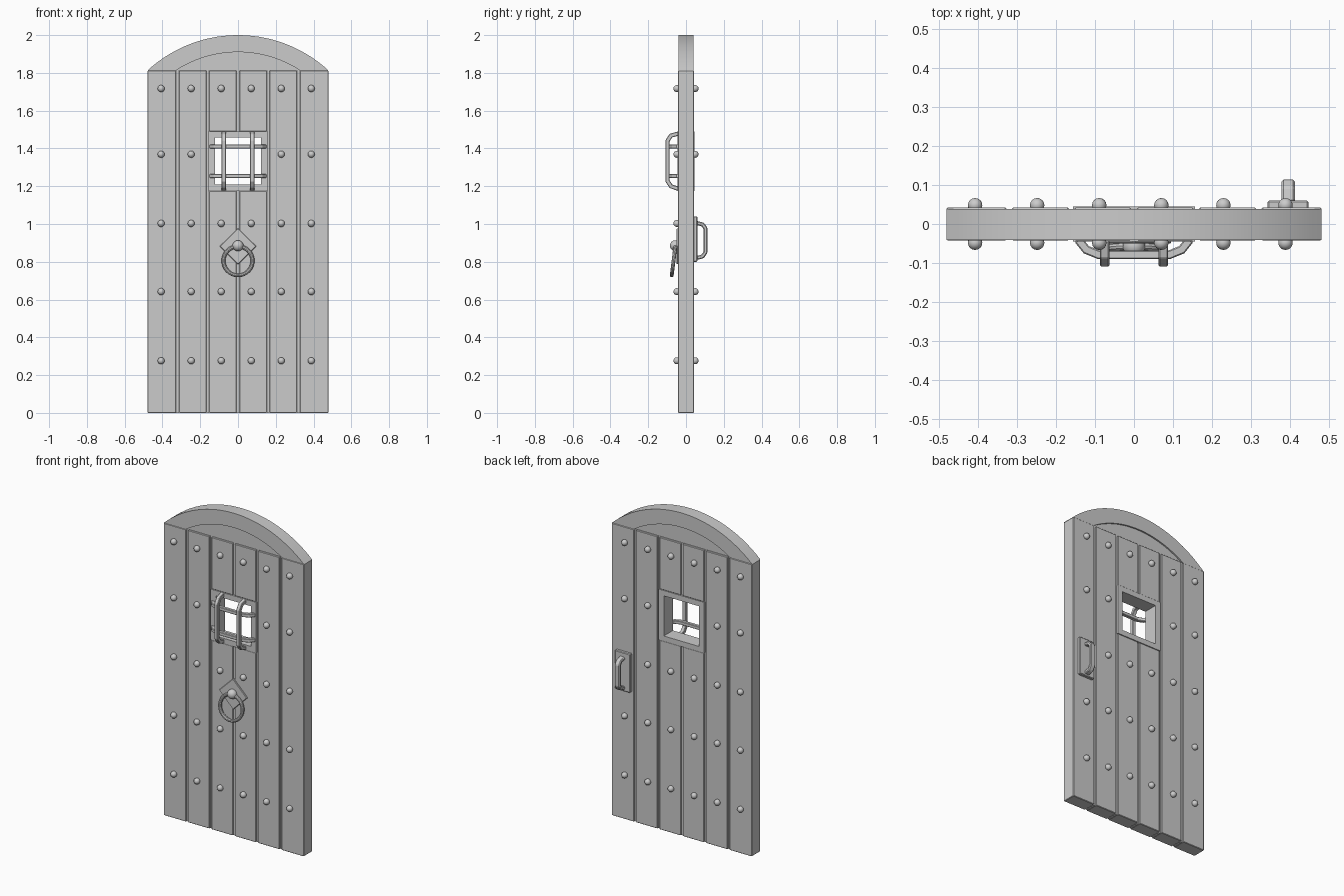
import bpy, bmesh, math
from mathutils import Vector

if "Cube" in bpy.data.objects:
    bpy.data.objects.remove(bpy.data.objects["Cube"])


def prism(name, pts, a, b, axis='y', bevel=0.0, segments=1):
    """Extrude a 2D outline between a and b along one axis."""
    place = {'x': lambda u, v, w: (w, u, v),
             'y': lambda u, v, w: (u, w, v),
             'z': lambda u, v, w: (u, v, w)}[axis]
    bm = bmesh.new()
    lo = [bm.verts.new(place(u, v, a)) for u, v in pts]
    hi = [bm.verts.new(place(u, v, b)) for u, v in pts]
    n = len(pts)
    bm.faces.new(lo)
    bm.faces.new(hi[::-1])
    for i in range(n):
        j = (i + 1) % n
        bm.faces.new((lo[i], hi[i], hi[j], lo[j]))
    bmesh.ops.recalc_face_normals(bm, faces=bm.faces)
    me = bpy.data.meshes.new(name)
    bm.to_mesh(me)
    bm.free()
    ob = bpy.data.objects.new(name, me)
    bpy.context.collection.objects.link(ob)
    if bevel:
        m = ob.modifiers.new("edge", 'BEVEL')
        m.width, m.segments = bevel, segments
    return ob


def box(name, x0, x1, y0, y1, z0, z1, bevel=0.0):
    return prism(name, [(x0, z0), (x1, z0), (x1, z1), (x0, z1)], y0, y1, 'y', bevel)


def strip(path, t):
    """Outline of an open path thickened by t with mitred corners."""
    p = [Vector(q) for q in path]
    left, right = [], []
    for i, q in enumerate(p):
        d0 = (q - p[max(i - 1, 0)]).normalized() if i else (p[1] - q).normalized()
        d1 = (p[i + 1] - q).normalized() if i < len(p) - 1 else d0
        n0, n1 = Vector((-d0.y, d0.x)), Vector((-d1.y, d1.x))
        m = (n0 + n1).normalized()
        off = m * (t / 2 / m.dot(n0))
        left.append(q + off)
        right.append(q - off)
    return [tuple(v) for v in left + right[::-1]]


def arc(half, z0, top, n=28):
    """Points of a circular arc rising from z0 to top."""
    h = top - z0
    r = (half * half + h * h) / (2 * h)
    a = math.asin(half / r)
    return [(r * math.sin(-a + 2 * a * i / n), top - r + r * math.cos(-a + 2 * a * i / n))
            for i in range(n + 1)]


def smooth(ob):
    bpy.ops.object.select_all(action='DESELECT')
    ob.select_set(True)
    bpy.context.view_layer.objects.active = ob
    bpy.ops.object.shade_smooth_by_angle(angle=math.radians(35))


SPRING = 1.812
WIN_LO, WIN_HI = 1.175, 1.49

# Planks, the middle two split around the window
for i in range(6):
    x0 = -0.48 + i * 0.16 + (0.007 if i else 0)
    x1 = -0.48 + (i + 1) * 0.16 - (0.007 if i < 5 else 0)
    spans = [(0, WIN_LO), (WIN_HI, SPRING)] if i in (2, 3) else [(0, SPRING)]
    for z0, z1 in spans:
        box("plank", x0, x1, -0.042, 0.042, z0, z1, 0.003)

# Recessed strips filling the grooves
for i in range(-2, 3):
    for z0, z1 in ([(0, WIN_LO), (WIN_HI, SPRING)] if i == 0 else [(0, SPRING)]):
        box("groove_strip", i * 0.16 - 0.0075, i * 0.16 + 0.0075, -0.032, 0.032, z0, z1)

# Arched top band and its recessed panel
smooth(prism("arch_band", arc(0.48, SPRING, 2.0) + arc(0.33, SPRING, 1.91)[::-1], -0.041, 0.039))
prism("arch_panel", arc(0.33, SPRING, 1.91), -0.032, 0.030)

# Window frame
F = 0.045
for s in (-1, 1):
    xs = sorted((s * 0.121, s * 0.156))
    box("window_side", xs[0], xs[1], -F, F, WIN_LO, WIN_HI)
box("window_sill", -0.121, 0.121, -F, F, WIN_LO, 1.208)
box("window_head", -0.121, 0.121, -F, F, 1.457, WIN_HI)

# Bent window bars
h = [(-0.143, -0.04), (-0.122, -0.066), (-0.09, -0.079),
     (0.09, -0.079), (0.122, -0.066), (0.143, -0.04)]
for z in (1.255, 1.41):
    prism("cross_bar", strip(h, 0.022), z - 0.011, z + 0.011, 'z', 0.003)
v = [(-0.04, 1.479), (-0.08, 1.468), (-0.098, 1.44),
     (-0.098, 1.228), (-0.08, 1.20), (-0.04, 1.186)]
for x in (-0.075, 0.075):
    prism("upright_bar", strip(v, 0.022), x - 0.012, x + 0.012, 'x', 0.003)

# Domed studs on both faces
for row, z in enumerate((0.276, 0.642, 1.003, 1.369, 1.717)):
    for col in range(6):
        x = -0.407 + col * 0.159
        if row == 3 and col in (2, 3):
            continue
        for s in (-1, 1):
            if s == 1 and row == 2 and col == 5:
                continue
            bpy.ops.mesh.primitive_uv_sphere_add(segments=16, ring_count=10, radius=0.0185,
                                                 location=(x, s * 0.048, z))
            ob = bpy.context.object
            ob.name = "stud"
            smooth(ob)

# Knocker: diamond plate, knob and hanging ring
prism("knocker_plate", [(0, 0.785), (0.097, 0.882), (0, 0.978), (-0.097, 0.882)],
      -0.05, -0.035, 'y', 0.003)
bpy.ops.mesh.primitive_uv_sphere_add(segments=20, ring_count=12, radius=0.029,
                                     location=(0, -0.056, 0.885))
bpy.context.object.name = "knocker_knob"
smooth(bpy.context.object)
bpy.ops.mesh.primitive_torus_add(major_radius=0.077, minor_radius=0.0105, major_segments=32,
                                 minor_segments=10, location=(0, -0.066, 0.805),
                                 rotation=(math.radians(90 + 6), 0, 0))
ring = bpy.context.object
ring.name = "knocker_ring"
ring.rotation_euler.x = math.radians(90 + 7)
smooth(ring)
# Tilt check: the lower edge of the ring hangs further forward
bpy.context.view_layer.update()
low = min((ring.matrix_world @ w.co for w in ring.data.vertices), key=lambda c: c.z)
if low.y > -0.066:
    ring.rotation_euler.x = math.radians(90 - 7)

# Pull handle on the back
box("handle_plate", 0.342, 0.447, 0.038, 0.060, 0.80, 1.04, 0.004)
g = [(0.055, 1.005), (0.088, 0.998), (0.103, 0.978),
     (0.103, 0.85), (0.088, 0.828), (0.055, 0.82)]
prism("handle_grip", strip(g, 0.021), 0.378, 0.412, 'x', 0.005)
